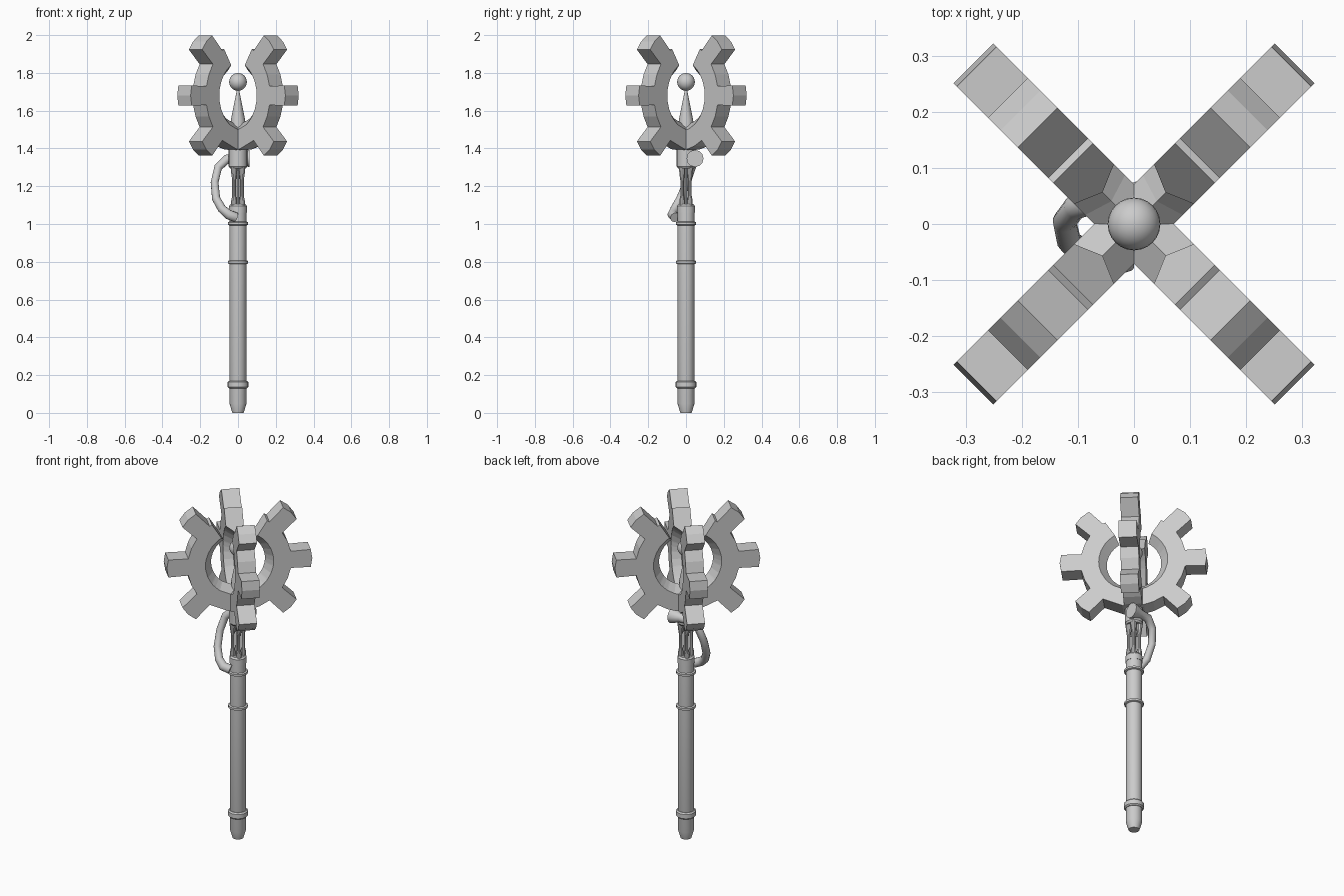
import bpy, bmesh
from math import sin, cos, radians, pi

if "Cube" in bpy.data.objects:
    bpy.data.objects.remove(bpy.data.objects["Cube"])


def finish(name, bm, smooth=True):
    bmesh.ops.recalc_face_normals(bm, faces=bm.faces)
    me = bpy.data.meshes.new(name)
    bm.to_mesh(me)
    bm.free()
    ob = bpy.data.objects.new(name, me)
    bpy.context.collection.objects.link(ob)
    if smooth:
        bpy.ops.object.select_all(action='DESELECT')
        bpy.context.view_layer.objects.active = ob
        ob.select_set(True)
        bpy.ops.object.shade_smooth_by_angle(angle=radians(30))
    return ob


def skin(bm, rings):
    """Join equal-length rings of points into a capped tube."""
    rings = [[bm.verts.new(p) for p in r] for r in rings]
    n = len(rings[0])
    for a, b in zip(rings, rings[1:]):
        for i in range(n):
            j = (i + 1) % n
            bm.faces.new((a[i], a[j], b[j], b[i]))
    bm.faces.new(rings[0])
    bm.faces.new(rings[-1])


def lathe(name, profile, n=20, x=0, y=0):
    bm = bmesh.new()
    skin(bm, [[(x + r * cos(2 * pi * i / n), y + r * sin(2 * pi * i / n), z)
               for i in range(n)] for r, z in profile])
    return finish(name, bm)


# Handle, with tapered foot, bands and neck
lathe("handle", [(.03, 0), (.045, .05), (.045, 1.06), (.047, 1.06), (.047, 1.095), (.04, 1.105)])
lathe("foot_collar", [(.048, .13), (.055, .137), (.055, .163), (.048, .17)])
for name, z in (("lower_band", .797), ("upper_band", 1.003)):
    lathe(name, [(.046, z - .01), (.054, z - .006), (.054, z + .006), (.046, z + .01)])

# Open neck: thin rods with swollen ends around a core
for i in range(4):
    a = pi / 4 + i * pi / 2
    lathe(f"neck_rod_{i}", [(.015, 1.09), (.016, 1.12), (.010, 1.15), (.010, 1.23),
                            (.015, 1.265), (.017, 1.285), (.017, 1.31)],
          10, .029 * cos(a), .029 * sin(a))
lathe("neck_core", [(.009, 1.09), (.009, 1.31)], 8)
lathe("head_socket", [(.042, 1.295), (.049, 1.305), (.049, 1.425)])

# Crossed toothed rings, open at the top, chamfered inside to a ridge
CZ, T = 1.68, .05
R_OUT, R_FACE, R_RIDGE = .29, .19, .15


def gear(name, turn):
    sections = [(58, R_OUT)]                       # angle, outer radius
    for c in (45, 0, -45, -135, -180, -225):
        sections += [(c + 10, R_OUT), (c + 7.6, .40), (c, .405), (c - 7.6, .40), (c - 10, R_OUT)]
        sections += [(c - 22.5, R_OUT)] if c != -225 else []
        if c == -45:
            sections += [(d, R_OUT) for d in (-78, -90, -102)]
    sections.append((-238, R_OUT))
    rings = []
    for deg, r_out in sections:
        a = radians(deg)
        ring = []
        for r, t in ((r_out, -T), (r_out, T), (R_FACE, T), (R_RIDGE, 0), (R_FACE, -T)):
            u = r * cos(a)
            ring.append((u * cos(turn) - t * sin(turn), u * sin(turn) + t * cos(turn), CZ + r * sin(a)))
        rings.append(ring)
    bm = bmesh.new()
    skin(bm, rings)
    finish(name, bm, smooth=False)


gear("toothed_ring_a", pi / 4)
gear("toothed_ring_b", 3 * pi / 4)

# Spike and ball in the middle
lathe("spike", [(.043, 1.48), (.038, 1.55), (.004, 1.72)], 12)
bm = bmesh.new()
bmesh.ops.create_uvsphere(bm, u_segments=24, v_segments=14, radius=.047)
bmesh.ops.translate(bm, vec=(0, 0, 1.752), verts=bm.verts)
finish("ball", bm)

# Side hose with a flared end
path = [(.06, .048, 1.347, .045), (.045, .048, 1.347, .043), (0, .048, 1.347, .026),
        (-.06, .046, 1.343, .025), (-.105, .03, 1.30, .022), (-.124, .005, 1.22, .021),
        (-.116, -.03, 1.135, .022), (-.085, -.06, 1.08, .023), (-.05, -.072, 1.05, .026),
        (-.012, -.058, 1.035, .026)]
cu = bpy.data.curves.new("side_hose", 'CURVE')
cu.dimensions = '3D'
cu.bevel_depth = 1
cu.bevel_resolution = 4
cu.use_fill_caps = True
sp = cu.splines.new('POLY')
sp.points.add(len(path) - 1)
for p, (x, y, z, r) in zip(sp.points, path):
    p.co = (x, y, z, 1)
    p.radius = r
bpy.context.collection.objects.link(bpy.data.objects.new("side_hose", cu))
